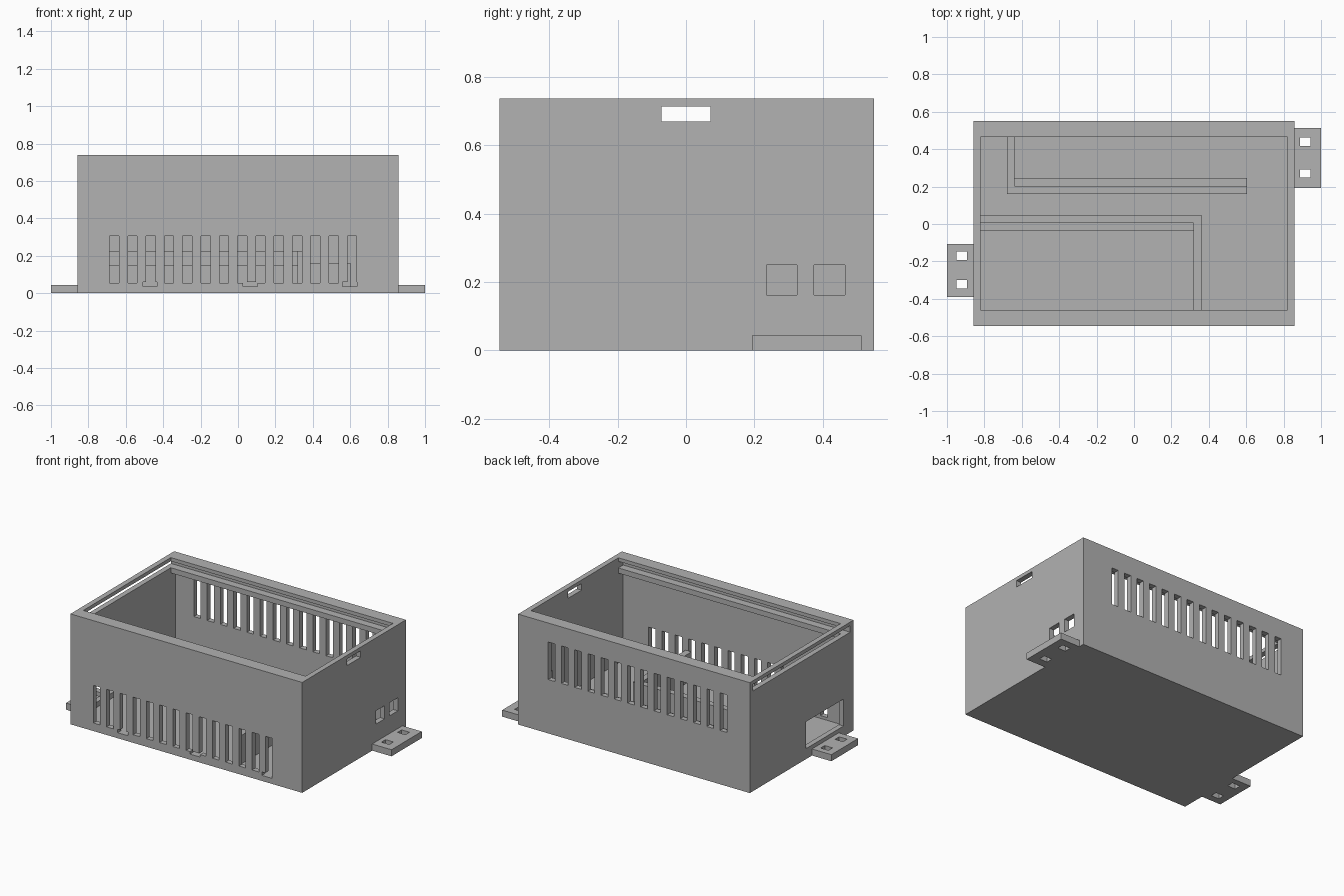
import bpy
import bmesh
from mathutils import Vector

if "Cube" in bpy.data.objects:
    bpy.data.objects.remove(bpy.data.objects["Cube"], do_unlink=True)

grey = bpy.data.materials.new("matte grey")
grey.use_nodes = True
COLOUR = (0.445, 0.445, 0.445, 1)
grey.diffuse_color = COLOUR
grey.node_tree.nodes["Principled BSDF"].inputs["Base Color"].default_value = COLOUR


def finish(name, bm):
    bmesh.ops.recalc_face_normals(bm, faces=bm.faces)
    mesh = bpy.data.meshes.new(name)
    bm.to_mesh(mesh)
    bm.free()
    mesh.materials.append(grey)
    obj = bpy.data.objects.new(name, mesh)
    bpy.context.collection.objects.link(obj)
    return obj


def boxes(name, spans):
    """One object from boxes given as (x range, y range, z range)."""
    bm = bmesh.new()
    for span in spans:
        low, high = (Vector(c) for c in zip(*span))
        made = bmesh.ops.create_cube(bm, size=1)["verts"]
        bmesh.ops.scale(bm, vec=high - low, verts=made)
        bmesh.ops.translate(bm, vec=(low + high) / 2, verts=made)
    return finish(name, bm)


def prism(name, points, direction):
    """Extrude a closed outline along a direction."""
    bm = bmesh.new()
    face = bm.faces.new([bm.verts.new(p) for p in points])
    out = bmesh.ops.extrude_face_region(bm, geom=[face])["geom"]
    moved = [g for g in out if isinstance(g, bmesh.types.BMVert)]
    bmesh.ops.translate(bm, vec=direction, verts=moved)
    return finish(name, bm)


def cut(obj, *cutters):
    """Subtract the cutters in turn, then remove them."""
    for cutter in cutters:
        mod = obj.modifiers.new("cut", "BOOLEAN")
        mod.operation = "DIFFERENCE"
        mod.solver = "EXACT"
        mod.object = cutter
        cutter.hide_render = True
    bpy.context.view_layer.update()
    result = bpy.data.meshes.new_from_object(
        obj.evaluated_get(bpy.context.evaluated_depsgraph_get()))
    obj.modifiers.clear()
    obj.data = result
    for cutter in cutters:
        bpy.data.objects.remove(cutter, do_unlink=True)


# Main dimensions
LEFT, RIGHT, FRONT, BACK, TOP = -0.857, 0.857, -0.546, 0.55, 0.738
WALL = 0.035
IN_L, IN_R, IN_F, IN_B = LEFT + WALL, RIGHT - WALL, FRONT + WALL, BACK - WALL
LIP_F, LIP_B = -0.46, 0.464
LEDGE, GROOVE_LOW, GROOVE_TOP = 0.635, 0.67, 0.714

# Housing, hollowed by a section with the lid groove and its ledge
housing = boxes("housing", [((LEFT, RIGHT), (FRONT, BACK), (0, TOP))])
half = [(IN_B, WALL), (IN_B, LEDGE), (LIP_B, LEDGE), (LIP_B, GROOVE_LOW),
        (IN_B, GROOVE_LOW), (IN_B, GROOVE_TOP), (LIP_B, GROOVE_TOP), (LIP_B, 0.8)]
mirror = FRONT + BACK
section = half + [(mirror - y, z) for y, z in reversed(half)]
cavity = prism("cavity_cutter", [(IN_L, y, z) for y, z in section], (IN_R - IN_L, 0, 0))

# Lid entry, pull slot and connector windows in the end walls
end_low, end_high = (LEFT - 0.1, IN_L + 0.02), (IN_R - 0.02, RIGHT + 0.1)
entry = boxes("lid_entry_cutter", [(end_low, (IN_F, IN_B), (GROOVE_LOW, GROOVE_TOP))])
windows = boxes("window_cutter", [
    (end_low, (-0.44, -0.045), (0.07, 0.25)),
    (end_high, (-0.072, 0.072), (GROOVE_LOW, GROOVE_TOP)),
    (end_high, (0.235, 0.325), (0.162, 0.25)),
    (end_high, (0.375, 0.465), (0.162, 0.25)),
])

# Rows of vents, low at the front and high at the back
front_span, back_span = (FRONT - 0.1, IN_F + 0.01), (IN_B - 0.01, BACK + 0.1)
vents = []
for i in range(14):
    x = -0.662 + i * 0.0978
    vents.append(((x - 0.025, x + 0.025), front_span, (0.054, 0.305)))
    vents.append(((x - 0.025, x + 0.025), back_span, (0.36, 0.611)))
vent_cutter = boxes("vent_cutter", vents)
notches = boxes("notch_cutter", [((x - 0.038, x + 0.038), front_span, (0.037, 0.06))
                                 for x in (-0.47, 0.065, 0.597)])
cut(housing, cavity, entry, windows, vent_cutter, notches)

# Mounting tabs with two screw holes each
for name, xs, ys, hole_x, hole_ys in (
        ("right_end_tab", (RIGHT, 1), (0.193, 0.513), (0.887, 0.945), (0.27, 0.44)),
        ("left_end_tab", (-1, LEFT), (-0.39, -0.107), (-0.95, -0.892), (-0.322, -0.17))):
    tab = boxes(name, [(xs, ys, (0, 0.044))])
    holes = boxes("hole_cutter", [(hole_x, (y - 0.022, y + 0.022), (-0.1, 0.1))
                                  for y in hole_ys])
    cut(tab, holes)


# L-shaped board frames, each with a lower support ledge
def frame(name, outline, height):
    prism(name, [(x, y, WALL) for x, y in outline], (0, 0, height - WALL))


frame("front_board_frame", [(IN_L, 0.005), (IN_L, 0.048), (0.36, 0.048),
                            (0.36, IN_F), (0.317, IN_F), (0.317, 0.005)], 0.225)
boxes("front_board_ledge", [((IN_L, 0.317), (-0.037, 0.005), (WALL, 0.15))])
frame("back_board_frame", [(0.605, 0.203), (0.605, 0.16), (-0.68, 0.16),
                           (-0.68, IN_B), (-0.64, IN_B), (-0.64, 0.203)], 0.16)
boxes("back_board_ledge", [((-0.64, 0.605), (0.203, 0.246), (WALL, 0.085))])
